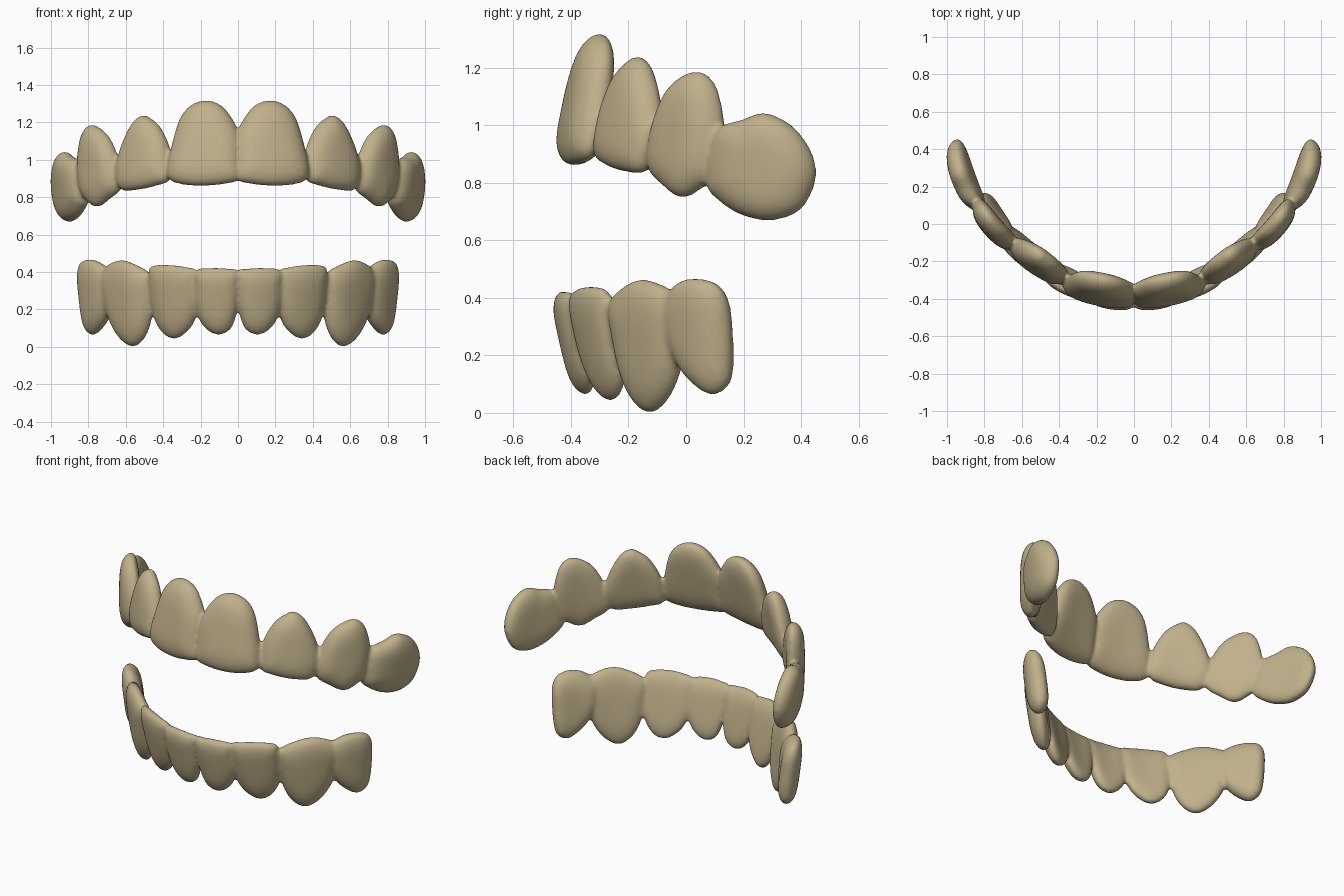
import bpy, bmesh
from mathutils import Vector

if "Cube" in bpy.data.objects:
    bpy.data.objects.remove(bpy.data.objects["Cube"])

enamel = bpy.data.materials.new("tan enamel")
enamel.diffuse_color = (0.53, 0.44, 0.26, 1)
enamel.use_nodes = True
enamel.node_tree.nodes["Principled BSDF"].inputs["Base Color"].default_value = enamel.diffuse_color


def smooth_loop(pts, steps=4):
    """Closed Catmull-Rom curve through a few outline points."""
    out, n = [], len(pts)
    P = [Vector(p) for p in pts]
    for i in range(n):
        a, b, c, d = (P[(i + k - 1) % n] for k in range(4))
        for j in range(steps):
            t = j / steps
            out.append(0.5 * (2 * b + (c - a) * t + (2 * a - 5 * b + 4 * c - d) * t * t
                              + (3 * b - a - 3 * c + d) * t ** 3))
    return out


def add_tooth(bm, outline, A, B, front, back, lean, bow=0.02):
    """Pillow-shaped tooth: outline (along arch, z) laid on the plan chord A-B."""
    loop = smooth_loop(outline)
    lo, hi = min(p.x for p in loop), max(p.x for p in loop)
    zlo, zhi = min(p.y for p in loop), max(p.y for p in loop)
    A, B = Vector(A), Vector(B)
    d = (B - A).normalized()
    out = Vector((d.y, -d.x))
    mid = Vector(((lo + hi) / 2, (zlo + zhi) / 2))

    def place(p, h):
        s = (p.x - lo) / (hi - lo)
        off = h + lean * (p.y - mid.y) + bow * (4 * s * (1 - s) - 0.3)
        q = A.lerp(B, s) + out * off
        return bm.verts.new((q.x, q.y, p.y))

    def ring(r, depth):
        h = depth * (1 - r ** 4) ** 0.52
        return [place(mid.lerp(p, r), h) for p in loop]

    radii = (0.98, 0.93, 0.85, 0.72, 0.55, 0.35, 0.15)
    rings = [ring(r, -back) for r in reversed(radii)] + [ring(1, 0)] + [ring(r, front) for r in radii]
    n = len(loop)
    faces = []
    for a, b in zip(rings, rings[1:]):
        for i in range(n):
            j = (i + 1) % n
            faces.append(bm.faces.new((a[i], a[j], b[j], b[i])))
    faces.append(bm.faces.new(rings[0]))
    faces.append(bm.faces.new(rings[-1]))
    bmesh.ops.recalc_face_normals(bm, faces=faces)


def build_row(name, teeth):
    """One half row, mirrored and fused into a single smooth shell."""
    bm = bmesh.new()
    for t in teeth:
        add_tooth(bm, *t)
    me = bpy.data.meshes.new(name)
    bm.to_mesh(me)
    bm.free()
    me.materials.append(enamel)
    ob = bpy.data.objects.new(name, me)
    bpy.context.collection.objects.link(ob)
    mir = ob.modifiers.new("mirror", 'MIRROR')
    mir.use_mirror_merge = False
    rem = ob.modifiers.new("fuse", 'REMESH')
    rem.mode = 'VOXEL'
    rem.voxel_size = 0.011
    rem.use_smooth_shade = True
    sm = ob.modifiers.new("soften", 'SMOOTH')
    sm.factor = 0.5
    sm.iterations = 4
    return ob


# upper row: centre, lateral, canine, side tooth
build_row("upper_teeth", [
    ([(-.02, .90), (-.025, 1.0), (-.012, 1.13), (.04, 1.23), (.1, 1.295), (.18, 1.318), (.26, 1.29),
      (.315, 1.22), (.35, 1.1), (.375, .97), (.365, .90), (.3, .87), (.18, .86), (.05, .872)],
     (-.025, -.37), (.375, -.29), .073, .06, -.2),
    ([(.35, .90), (.365, 1.05), (.42, 1.17), (.48, 1.225), (.52, 1.237), (.565, 1.2), (.612, 1.1),
      (.645, .98), (.642, .9), (.6, .838), (.52, .838), (.42, .86)],
     (.35, -.29), (.645, -.085), .067, .055, -.14),
    ([(-.145, .92), (-.11, 1.04), (-.05, 1.14), (.04, 1.188), (.1, 1.15), (.13, 1.05), (.135, .95),
      (.11, .83), (.05, .77), (-.01, .748), (-.08, .79), (-.14, .84)],
     (.625, -.125), (.845, .125), .068, .045, -.02),
    ([(.11, .99), (.2, 1.02), (.28, 1.043), (.37, 1.0), (.43, .92), (.45, .83), (.42, .74),
      (.37, .69), (.28, .668), (.18, .69), (.1, .74), (.06, .79), (.07, .9)],
     (.82, .07), (.96, .45), .072, .05, .08),
])

# lower row: centre, lateral, canine, side tooth
build_row("lower_teeth", [
    ([(-.018, .4), (-.012, .25), (.02, .13), (.055, .08), (.11, .064), (.165, .09), (.21, .15),
      (.235, .25), (.235, .35), (.22, .41), (.13, .422), (.05, .418)],
     (-.018, -.392), (.24, -.355), .05, .045, .22),
    ([(.2, .4), (.2, .25), (.24, .13), (.29, .07), (.35, .042), (.41, .07), (.455, .15),
      (.47, .28), (.465, .38), (.445, .43), (.36, .44), (.26, .428)],
     (.2, -.36), (.47, -.235), .05, .045, .22),
    ([(.45, .38), (.455, .25), (.475, .13), (.515, .04), (.57, 0), (.63, .04), (.68, .13),
      (.71, .25), (.72, .37), (.69, .425), (.6, .464), (.52, .44)],
     (.45, -.25), (.72, .0), .06, .05, .13),
    ([(-.085, .39), (-.085, .27), (-.045, .17), (.015, .1), (.08, .063), (.13, .09), (.15, .15),
      (.157, .28), (.152, .39), (.12, .45), (.05, .467), (-.02, .452)],
     (.67, -.07), (.84, .15), .05, .068, .12),
])
